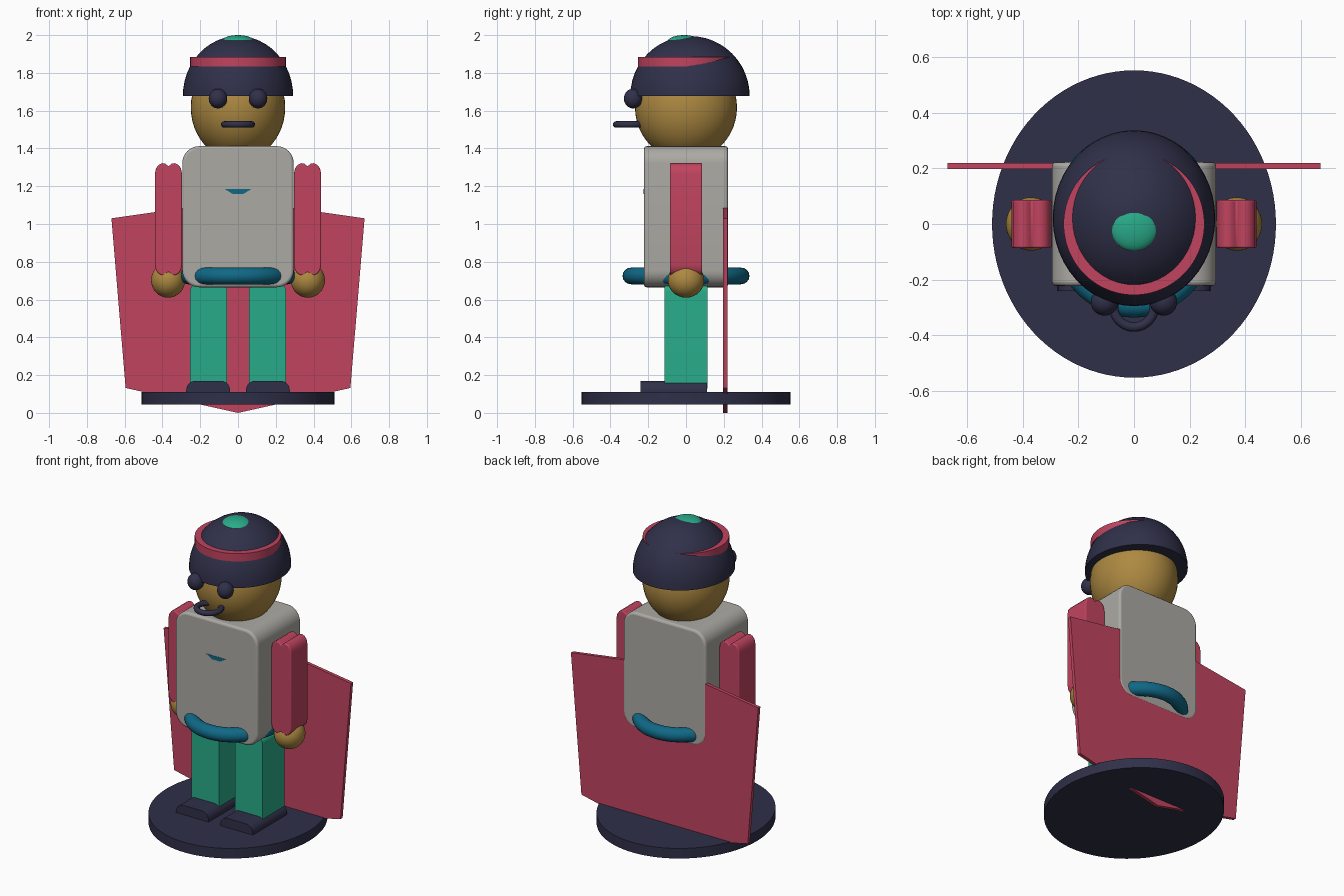
import bpy, bmesh, math

if "Cube" in bpy.data.objects:
    bpy.data.objects.remove(bpy.data.objects["Cube"], do_unlink=True)


def material(name, rgb):
    m = bpy.data.materials.new(name)
    m.use_nodes = True
    m.diffuse_color = (*rgb, 1)
    m.node_tree.nodes["Principled BSDF"].inputs["Base Color"].default_value = (*rgb, 1)
    return m


navy = material("navy", (.029, .029, .067))
red = material("raspberry", (.53, .057, .115))
grey = material("warm_grey", (.41, .40, .37))
gold = material("ochre", (.42, .25, .053))
green = material("green", (.022, .41, .25))
teal = material("teal", (.005, .14, .24))


def finish(obj, name, mat, angle=40):
    """Name, colour and shade an object."""
    obj.name = obj.data.name = name
    obj.data.materials.append(mat)
    bpy.ops.object.select_all(action='DESELECT')
    obj.select_set(True)
    bpy.context.view_layer.objects.active = obj
    bpy.ops.object.transform_apply(location=False, rotation=False, scale=True)
    bpy.ops.object.shade_smooth_by_angle(angle=math.radians(angle))
    return obj


def ball(name, loc, radii, mat):
    bpy.ops.mesh.primitive_uv_sphere_add(segments=48, ring_count=24, radius=1, location=loc)
    bpy.context.object.scale = radii
    return finish(bpy.context.object, name, mat)


def disc(name, z0, z1, rx, ry, mat):
    bpy.ops.mesh.primitive_cylinder_add(vertices=96, radius=1, depth=1, location=(0, 0, (z0 + z1) / 2))
    bpy.context.object.scale = (rx, ry, z1 - z0)
    return finish(bpy.context.object, name, mat)


def ring(name, loc, major, minor, scale, mat):
    bpy.ops.mesh.primitive_torus_add(major_segments=64, minor_segments=16, location=loc,
                                     major_radius=major, minor_radius=minor)
    bpy.context.object.scale = scale
    return finish(bpy.context.object, name, mat)


def prism(name, outline, y0, y1, mat, bevel=0):
    """Extrude an x-z outline from y0 to y1."""
    bm = bmesh.new()
    face = bm.faces.new([bm.verts.new((x, y0, z)) for x, z in outline])
    new = bmesh.ops.extrude_face_region(bm, geom=[face])["geom"]
    bmesh.ops.translate(bm, vec=(0, y1 - y0, 0),
                        verts=[v for v in new if isinstance(v, bmesh.types.BMVert)])
    bmesh.ops.recalc_face_normals(bm, faces=bm.faces)
    mesh = bpy.data.meshes.new(name)
    bm.to_mesh(mesh)
    bm.free()
    obj = bpy.data.objects.new(name, mesh)
    bpy.context.collection.objects.link(obj)
    finish(obj, name, mat)
    if bevel:
        mod = obj.modifiers.new("soft_edges", 'BEVEL')
        mod.width, mod.segments = bevel, 3
        mod.limit_method, mod.angle_limit = 'ANGLE', math.radians(60)
    return obj


def rounded(cx, half, z0, z1, top, bottom, steps=8):
    """Rectangle outline with separate top and bottom corner radii."""
    pts = []
    for quarter, (sx, sz) in enumerate([(1, 1), (-1, 1), (-1, -1), (1, -1)]):
        r = top if sz > 0 else bottom
        z = z1 - r if sz > 0 else z0 + r
        for i in range(steps + 1 if r else 1):
            a = (quarter + i / steps) * math.pi / 2
            pts.append((cx + sx * (half - r) + r * math.cos(a), z + r * math.sin(a)))
    return pts


# Stand and cape
disc("stand", .045, .11, .51, .552, navy)
right_edge = [(0, 0), (.595, .132), (.67, 1.03), (.25, 1.09)]
prism("cape", right_edge + [(-x, z) for x, z in reversed(right_edge[1:])], .197, .219, red)

# Torso, chest badge and belt
prism("torso", rounded(0, .295, .665, 1.412, .09, .09), -.222, .222, grey, bevel=.014)
prism("chest_badge", [(-.07, 1.185), (-.03, 1.16), (.03, 1.16), (.07, 1.185)], -.224, -.219, teal)
ring("belt", (0, 0, .725), .292, .044, (.305 / .336, 1, 1), teal)

# Arms, hands, legs, feet and eyes
arm_quarter = [(.072, .24), (.066, .27), (.052, .288), (.034, .297), (.017, .294), (0, .28)]
for side, s in (("left", 1), ("right", -1)):
    upper = arm_quarter + [(-x, z) for x, z in reversed(arm_quarter[:-1])]
    outline = upper + [(-x, -z) for x, z in upper]
    prism(side + "_arm", [(s * .368 + x, 1.025 + z) for x, z in outline], -.086, .086, red, bevel=.006)
    ball(side + "_hand", (s * .37, 0, .702), (.09, .096, .092), gold)
    prism(side + "_leg", rounded(s * .156, .099, .13, .682, .04, 0), -.113, .113, green)
    prism(side + "_foot", rounded(s * .158, .116, .1, .17, .05, 0), -.24, .11, navy)
    ball(side + "_eye", (s * .106, -.28, 1.664), (.049, .049, .052), navy)

# Head and mouth
ball("head", (0, 0, 1.617), (.25, .27, .28), gold)
ring("mouth", (0, -.297, 1.527), .073, .017, (1, 1, 1), navy)

# Domed hat: a ball cut flat at the rim
hat = ball("hat", (0, .021, 1.678), (.292, .316, .317), navy)
bm = bmesh.new()
bm.from_mesh(hat.data)
bmesh.ops.bisect_plane(bm, geom=bm.verts[:] + bm.edges[:] + bm.faces[:], dist=.0001,
                       plane_co=(0, 0, 0), plane_no=(0, 0, -1), clear_outer=True)
rim = bmesh.ops.holes_fill(bm, edges=[e for e in bm.edges if e.is_boundary], sides=0)
for f in rim["faces"]:
    f.smooth = False
bm.to_mesh(hat.data)
bm.free()
for e in hat.data.edges:
    if all(abs(hat.data.vertices[v].co.z) < .001 for v in e.vertices):
        e.use_edge_sharp = True

# Hat band and button
disc("hat_band", 1.833, 1.884, .253, .255, red)
ball("hat_button", (0, -.01, 1.965), (.088, .088, .035), green)
